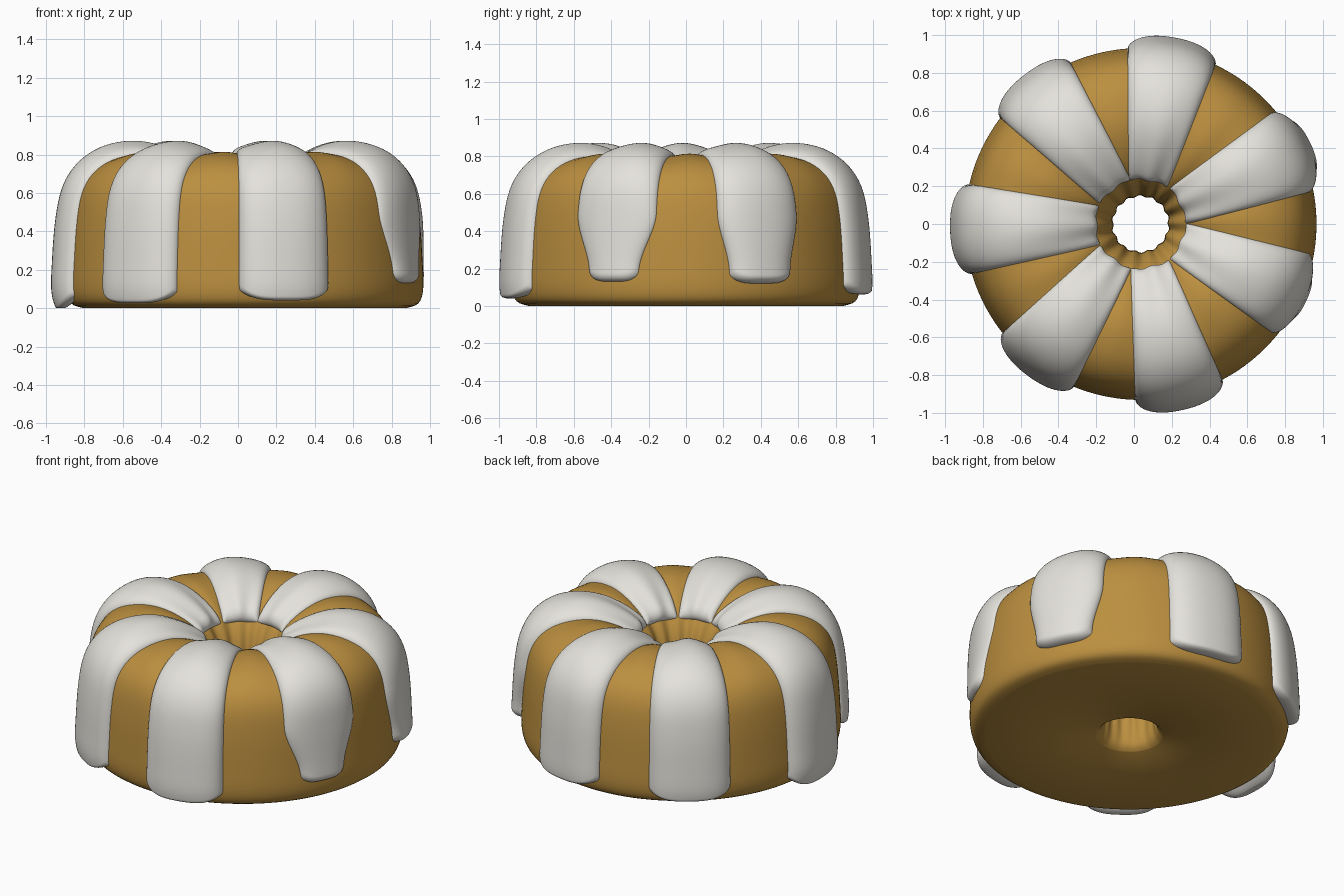
import bpy
import math
from mathutils import Vector

if "Cube" in bpy.data.objects:
    bpy.data.objects.remove(bpy.data.objects["Cube"], do_unlink=True)

CENTRE_X = 0.035
FLUTES = 14
FLUTE_START = math.radians(79)

# Ring section (radius, height): up the hole, over the crown, down the wall
SECTION = [Vector(p) for p in (
    (.2, 0), (.165, .04), (.15, .15), (.15, .35), (.17, .5), (.21, .61),
    (.28, .7), (.38, .765), (.5, .803), (.62, .803), (.74, .768), (.83, .70),
    (.885, .6), (.912, .45), (.926, .25), (.93, .1), (.905, .025), (.84, 0))]
LAST = len(SECTION) - 1


def material(name, colour):
    m = bpy.data.materials.new(name)
    m.use_nodes = True
    m.diffuse_color = (*colour, 1)
    bsdf = m.node_tree.nodes["Principled BSDF"]
    bsdf.inputs["Base Color"].default_value = (*colour, 1)
    bsdf.inputs["Roughness"].default_value = 0.6
    return m


def smooth(a, b, x):
    t = min(max((x - a) / (b - a), 0), 1)
    return t * t * (3 - 2 * t)


def section(u):
    """Point on the smooth curve through the section points."""
    u = min(max(u, 0), LAST)
    i = min(int(u), LAST - 1)
    t = u - i
    p0, p1, p2, p3 = (SECTION[min(max(i + k, 0), LAST)] for k in (-1, 0, 1, 2))
    return 0.5 * (2 * p1 + (p2 - p0) * t + (2 * p0 - 5 * p1 + 4 * p2 - p3) * t ** 2
                  + (3 * p1 - p0 - 3 * p2 + p3) * t ** 3)


def surface(u, angle, lift=0.0):
    """Point on the fluted ring, lifted along its outward normal."""
    p = section(u)
    d = (section(u + .05) - section(u - .05)).normalized()
    flute = 0.007 * smooth(0, 4, u) * (1 - smooth(8, 13, u))
    p = p + Vector((-d.y, d.x)) * (lift + flute * math.cos(FLUTES * (angle - FLUTE_START)))
    return (CENTRE_X + p.x * math.cos(angle), p.x * math.sin(angle), max(p.y, 0))


def make_object(name, verts, faces, mat):
    mesh = bpy.data.meshes.new(name)
    mesh.from_pydata(verts, [], faces)
    mesh.materials.append(mat)
    mesh.update()
    ob = bpy.data.objects.new(name, mesh)
    bpy.context.collection.objects.link(ob)
    for poly in mesh.polygons:
        poly.use_smooth = True


def u_at_height(z):
    """Section parameter on the outer wall at a height."""
    lo, hi = 10, LAST
    for _ in range(30):
        mid = (lo + hi) / 2
        lo, hi = (mid, hi) if section(mid).y > z else (lo, mid)
    return lo


def rounded(t):
    """Quarter-round rise from 0 to 1, then flat."""
    return math.sqrt(max(1 - (1 - min(t, 1)) ** 2, 0))


# Cake ring
def make_cake(mat, around=168, steps=4):
    rows = LAST * steps + 1
    verts = [surface(j / steps, math.tau * i / around)
             for i in range(around) for j in range(rows)]
    faces = []
    for i in range(around):
        k = (i + 1) % around
        for j in range(rows):
            n = (j + 1) % rows
            faces.append((i * rows + j, k * rows + j, k * rows + n, i * rows + n))
    make_object("cake_ring", verts, faces, mat)


# Icing drip: a rounded strip lying over the ring
def make_drip(name, angle, bottom, taper, low_thick, mat, cols=36, rows=90):
    start, end = 5.5, u_at_height(bottom)
    corner = end - u_at_height(bottom + .045)
    verts, faces = [], []
    for j in range(rows + 1):
        # rows bunch up at both ends to keep them round
        t = j / rows
        t = t - math.sin(math.tau * t) / math.tau * .9
        for i in range(cols + 1):
            v = math.sin(math.pi * (i / cols - .5))
            stop = end - corner * abs(v) ** 4
            u = start + (stop - start) * t
            p = section(u)
            half = math.radians(min(10.9 + 3.66 / p.x, 25.6))
            if u > 10:
                half *= 1 - taper * (1 - smooth(.18, .5, p.y))
            dome = (math.sqrt(max(1 - abs(v) ** 2.8, 0))
                    * rounded((u - start) / .6) * rounded((stop - u) / .3))
            thick = .045 + .02 * smooth(6.5, 10, u) + (low_thick - .065) * smooth(10, 14, u)
            verts.append(surface(u, angle + half * v, -.01 + (thick + .01) * dome))
    w = cols + 1
    for j in range(rows):
        for i in range(cols):
            a = j * w + i
            faces.append((a, a + w, a + w + 1, a + 1))
    make_object(name, verts, faces, mat)


cake_mat = material("golden_cake", (.50, .275, .05))
icing_mat = material("white_icing", (.78, .76, .71))

make_cake(cake_mat)
# Direction, bottom height, lower narrowing and lower thickness of each drip
DRIPS = [(79.5, .065, 0, .072), (25.5, .12, .25, .065), (-24.8, .13, .38, .037),
         (-77, .05, 0, .078), (-127, .04, 0, .07), (-178.3, .025, 0, .078),
         (128.2, .055, 0, .07)]
for k, (direction, low, narrow, thick) in enumerate(DRIPS):
    make_drip(f"icing_drip_{k + 1}", math.radians(direction), low, narrow, thick, icing_mat)
